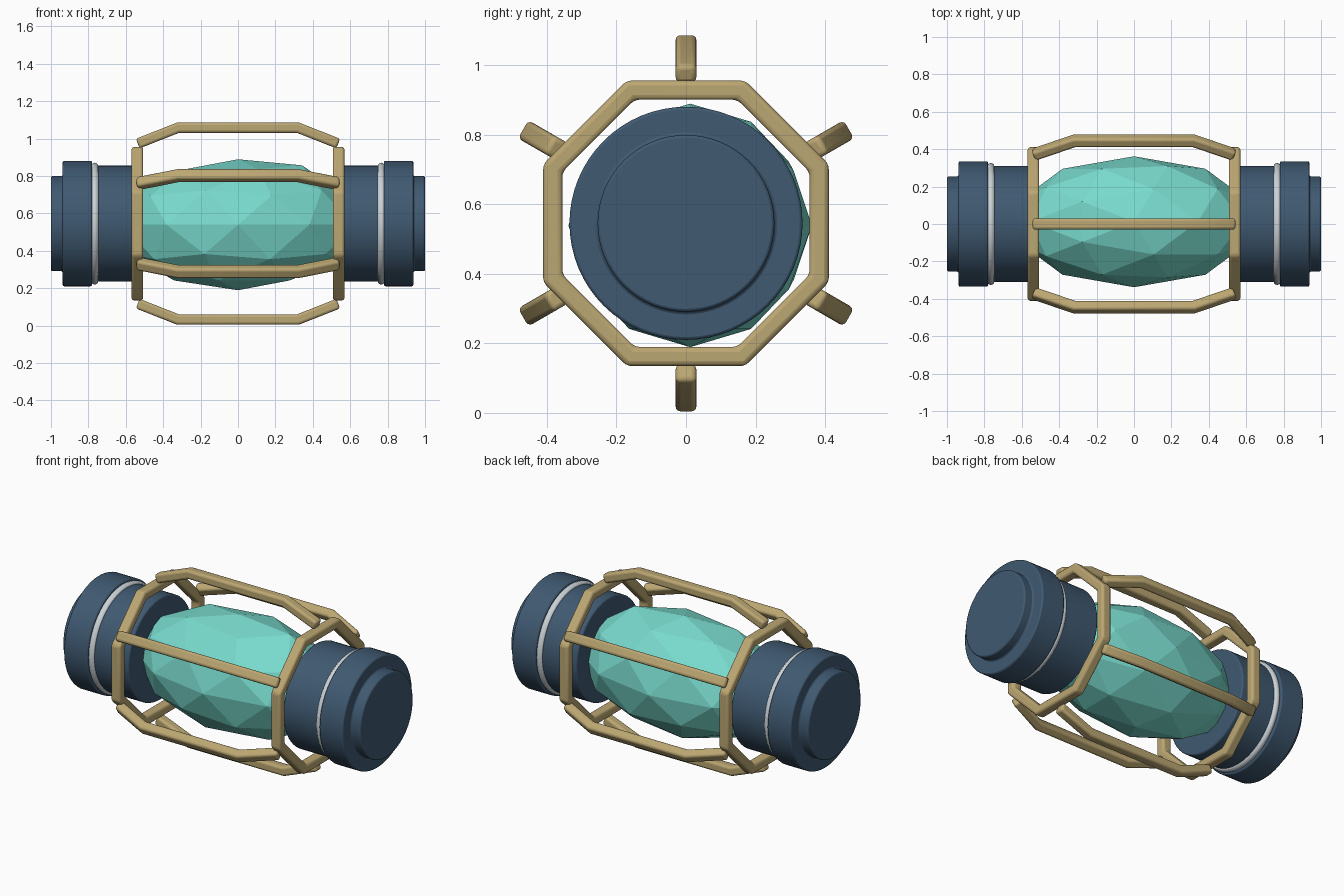
import bpy, bmesh
from math import sin, cos, tan, pi, radians
from mathutils import Vector

if "Cube" in bpy.data.objects:
    bpy.data.objects.remove(bpy.data.objects["Cube"], do_unlink=True)

MID = Vector((0, 0, 0.545))   # centre of the whole device


def material(name, rgb, rough=0.6):
    m = bpy.data.materials.new(name)
    m.use_nodes = True
    m.diffuse_color = (*rgb, 1)
    bsdf = m.node_tree.nodes["Principled BSDF"]
    bsdf.inputs["Base Color"].default_value = (*rgb, 1)
    bsdf.inputs["Roughness"].default_value = rough
    return m


navy = material("navy", (0.05, 0.1, 0.165))
brass = material("brass", (0.5, 0.385, 0.17))
teal = material("teal crystal", (0.19, 0.7, 0.61))
silver = material("silver", (0.6, 0.65, 0.68))


def finish(bm, name, mat, bevel=0.0, segments=2, smooth=True):
    """Turn a bmesh into an object with colour, bevel and shading."""
    bmesh.ops.recalc_face_normals(bm, faces=bm.faces)
    mesh = bpy.data.meshes.new(name)
    bm.to_mesh(mesh)
    bm.free()
    mesh.materials.append(mat)
    obj = bpy.data.objects.new(name, mesh)
    obj.location = MID
    bpy.context.collection.objects.link(obj)
    bpy.ops.object.select_all(action='DESELECT')
    obj.select_set(True)
    bpy.context.view_layer.objects.active = obj
    if bevel:
        mod = obj.modifiers.new("Bevel", 'BEVEL')
        mod.width, mod.segments = bevel, segments
        mod.limit_method, mod.angle_limit = 'ANGLE', radians(30)
    if smooth:
        bpy.ops.object.shade_smooth_by_angle(angle=radians(30))
    return obj


def sweep(name, path, normal, width, height, closed=False):
    """Rectangular bar along a flat path, mitred at the bends."""
    bm = bmesh.new()
    count, rings = len(path), []
    for i, p in enumerate(path):
        before = path[i - 1] if closed or i else None
        after = path[(i + 1) % count] if closed or i < count - 1 else None
        d_in = (p - before).normalized() if before else (after - p).normalized()
        d_out = (after - p).normalized() if after else d_in
        side = normal.cross(d_in + d_out).normalized()
        side *= height / 2 / side.dot(normal.cross(d_in))
        across = normal * width / 2
        rings.append([bm.verts.new(p + s * side + t * across)
                      for s, t in ((1, 1), (1, -1), (-1, -1), (-1, 1))])
    for i in range(count if closed else count - 1):
        a, b = rings[i], rings[(i + 1) % count]
        for k in range(4):
            j = (k + 1) % 4
            bm.faces.new((a[k], a[j], b[j], b[k]))
    if not closed:
        bm.faces.new(rings[0])
        bm.faces.new(rings[-1])
    return finish(bm, name, brass, 0.014, 3)


def lathe(name, profile, mat, bevel=0.0, closed=False, steps=64):
    """Spin (x, radius) points around the long axis."""
    bm = bmesh.new()
    verts = [bm.verts.new((x, 0, r)) for x, r in profile]
    edges = [bm.edges.new(pair) for pair in zip(verts, verts[1:])]
    if closed:
        edges.append(bm.edges.new((verts[-1], verts[0])))
    bmesh.ops.spin(bm, geom=verts + edges, cent=(0, 0, 0), axis=(1, 0, 0),
                   angle=2 * pi, steps=steps)
    bmesh.ops.remove_doubles(bm, verts=bm.verts, dist=0.0001)
    return finish(bm, name, mat, bevel)


# Faceted crystal, slightly irregular
bpy.ops.mesh.primitive_ico_sphere_add(subdivisions=2, radius=1, location=MID)
crystal = bpy.context.object
crystal.name = "crystal"
crystal.data.materials.append(teal)
for v in crystal.data.vertices:
    v.co = (v.co.x * 0.65, v.co.y * 0.35 + 0.012, v.co.z * 0.35 - 0.006)
    if v.co.x > 0.3 and v.co.z > 0.28:
        v.co.z += 0.02

X_AXIS = Vector((1, 0, 0))
for side, label in ((1, "left"), (-1, "right")):
    # End cap: neck, wide collar and end plate
    lathe(f"{label}_cap",
          [(side * x, r) for x, r in
           ((0.52, 0), (0.52, 0.31), (0.78, 0.31), (0.78, 0.335), (0.938, 0.335),
            (0.938, 0.254), (1.0, 0.254), (1.0, 0))], navy, 0.008)
    # Silver seal between neck and collar
    lathe(f"{label}_seal",
          [(side * 0.766 + 0.02 * cos(a), 0.306 + 0.02 * sin(a))
           for a in (k * pi / 6 for k in range(12))], silver, closed=True)
    # Octagonal frame ring
    radius = 0.383 / cos(pi / 8)
    corners = [Vector((side * 0.538, radius * cos(a), radius * sin(a)))
               for a in ((k + 0.5) * pi / 4 for k in range(8))]
    sweep(f"{label}_frame_ring", corners, X_AXIS, 0.062, 0.055, closed=True)

# Six bent cage bars around the crystal
for k in range(6):
    a = k * pi / 3
    out = Vector((0, sin(a), cos(a)))
    path = [X_AXIS * x + out * r for x, r in
            ((-0.536, 0.428), (-0.32, 0.513), (0.32, 0.513), (0.536, 0.428))]
    sweep(f"cage_bar_{k + 1}", path, X_AXIS.cross(out), 0.06, 0.055)
